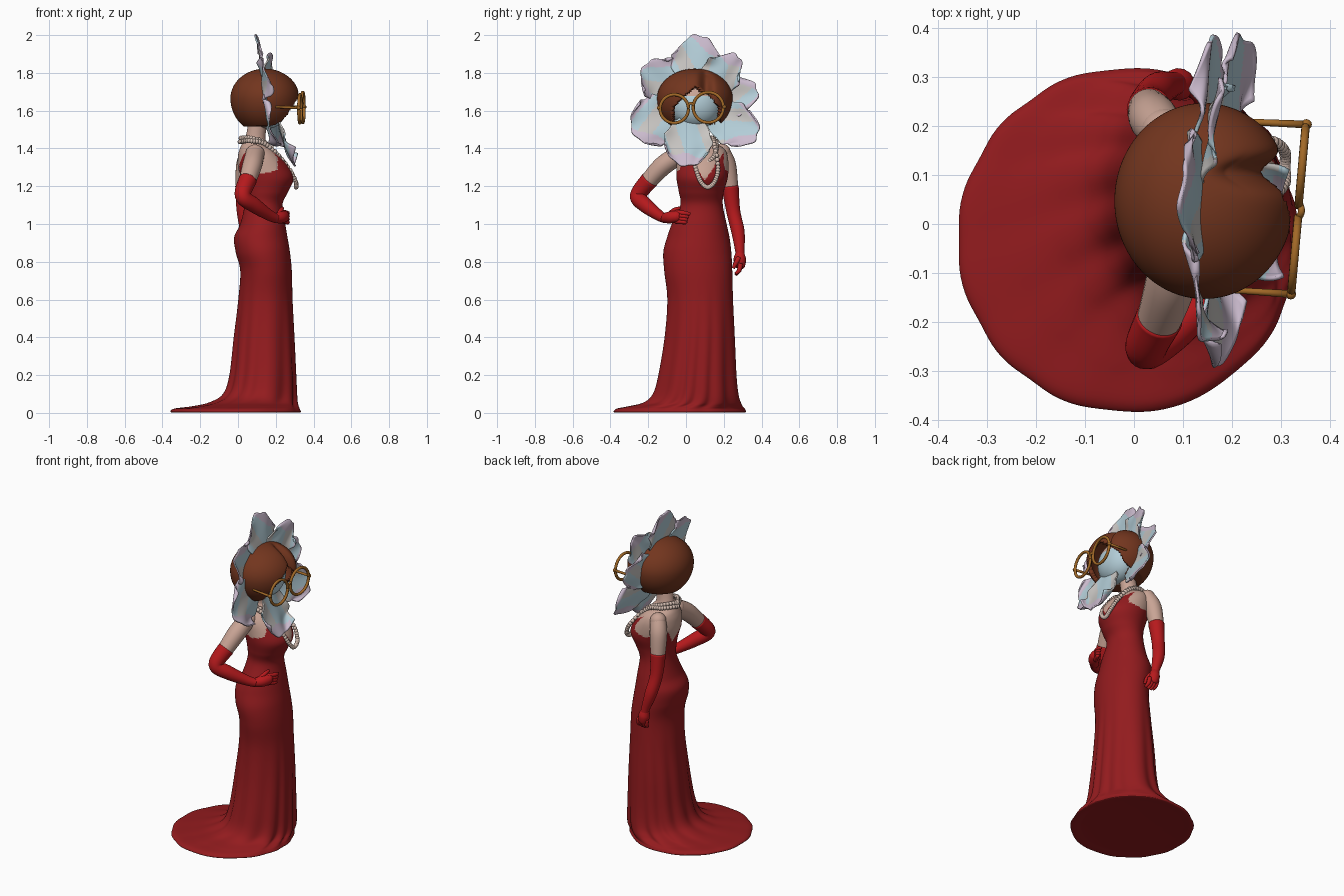
import bpy, bmesh, math
from math import sin, cos, pi, radians
from mathutils import Vector

cube = bpy.data.objects.get("Cube")
if cube:
    bpy.data.objects.remove(cube, do_unlink=True)


def material(name, *rgb):
    m = bpy.data.materials.new(name)
    m.use_nodes = True
    m.diffuse_color = (*rgb, 1)
    bsdf = m.node_tree.nodes["Principled BSDF"]
    bsdf.inputs["Base Color"].default_value = (*rgb, 1)
    bsdf.inputs["Roughness"].default_value = 0.7
    return m


RED = material("dress red", 0.29, 0.011, 0.013)
GLOVE = material("glove red", 0.47, 0.010, 0.012)
SKIN = material("skin", 0.58, 0.37, 0.30)
HAIR = material("auburn hair", 0.17, 0.036, 0.013)
GOLD = material("amber frame", 0.36, 0.14, 0.02)
PEARL = material("pearl", 0.66, 0.51, 0.44)
BLUE = material("petal blue", 0.45, 0.61, 0.68)
LILAC = material("petal lilac", 0.60, 0.50, 0.62)
CREAM = material("petal cream", 0.58, 0.56, 0.54)


def add(name, bm, mats, rule=None):
    """Turn a bmesh into a smooth object, colouring faces by a rule."""
    bmesh.ops.recalc_face_normals(bm, faces=bm.faces)
    for f in bm.faces:
        f.smooth = True
        if rule:
            f.material_index = rule(f.calc_center_median())
    me = bpy.data.meshes.new(name)
    bm.to_mesh(me)
    bm.free()
    for m in mats:
        me.materials.append(m)
    ob = bpy.data.objects.new(name, me)
    bpy.context.collection.objects.link(ob)
    return ob


def spline(keys, steps):
    """Catmull-Rom through tuples of any length."""
    out = []
    for i in range(len(keys) - 1):
        a, b, c, d = (keys[min(max(i + k, 0), len(keys) - 1)] for k in (-1, 0, 1, 2))
        for s in range(steps):
            t = s / steps
            out.append([q + 0.5 * t * (r - p + t * (2 * p - 5 * q + 4 * r - w + t * (3 * (q - r) + w - p)))
                        for p, q, r, w in zip(a, b, c, d)])
    return out + [list(keys[-1])]


def skin_rings(bm, rings):
    rows = [[bm.verts.new(p) for p in ring] for ring in rings]
    n = len(rows[0])
    for a, b in zip(rows, rows[1:]):
        for i in range(n):
            bm.faces.new((a[i], a[(i + 1) % n], b[(i + 1) % n], b[i]))
    for row in (rows[0], rows[-1]):
        mid = bm.verts.new(sum((v.co for v in row), Vector()) / n)
        for i in range(n):
            bm.faces.new((row[i], row[(i + 1) % n], mid))


def tube(bm, keys, steps=6, sides=14):
    """Sweep a circle along (x, y, z, radius) keys."""
    pts = spline(keys, steps)
    rings, side = [], None
    for i, p in enumerate(pts):
        d = (Vector(pts[min(i + 1, len(pts) - 1)][:3]) - Vector(pts[max(i - 1, 0)][:3])).normalized()
        side = (d.orthogonal() if side is None else side - d * side.dot(d)).normalized()
        up = d.cross(side)
        rings.append([Vector(p[:3]) + p[3] * (side * cos(a) + up * sin(a))
                      for a in (2 * pi * k / sides for k in range(sides))])
    skin_rings(bm, rings)


def ball(bm, loc, size, u=32, v=20):
    for vert in bmesh.ops.create_uvsphere(bm, u_segments=u, v_segments=v, radius=1)["verts"]:
        vert.co = Vector(loc) + Vector([a * b for a, b in zip(vert.co, size)])


# Gown and torso: z, back, front, right and left extents, fold depth
BODY = [(0.005, -.3, .28, -.32, .265, .01), (0.003, -.358, .333, -.383, .317, .012), (0.022, -.345, .33, -.37, .315, .018),
        (0.035, -.25, .325, -.31, .305, .04), (0.055, -.16, .32, -.23, .295, .058),
        (0.10, -.085, .316, -.18, .282, .06), (0.2, -.05, .311, -.15, .271, .052),
        (0.4, -.026, .301, -.116, .261, .034), (0.6, .0, .29, -.10, .25, .01),
        (0.75, .012, .285, -.115, .245, 0), (0.85, -.012, .275, -.12, .24, 0),
        (0.93, -.02, .262, -.10, .23, 0), (1.0, .012, .25, -.075, .215, 0),
        (1.1, .035, .235, -.03, .195, 0), (1.17, .035, .265, -.038, .2, 0),
        (1.24, .02, .295, -.05, .22, 0), (1.3, .0, .275, -.05, .225, 0),
        (1.36, .0, .23, -.045, .22, 0), (1.40, .01, .19, -.025, .2, 0),
        (1.43, .025, .16, .01, .15, 0), (1.46, .04, .145, .025, .12, 0),
        (1.56, .06, .16, .02, .11, 0)]


def body_ring(z, x0, x1, y0, y1, fold, n=144):
    ring = []
    for k in range(n):
        a = 2 * pi * k / n
        wave = (0.5 + 0.5 * cos(12 * a + 1.5 * sin(2 * a) + sin(3 * a))) ** 1.3
        r = 1 - fold * wave
        ring.append(Vector(((x0 + x1) / 2 + (x1 - x0) / 2 * r * cos(a),
                            (y0 + y1) / 2 + (y1 - y0) / 2 * r * sin(a), max(z, 0))))
    return ring


def neckline(c):
    """Plunging front and back, open arm sides, straps over the shoulders."""
    off = abs(c.y - 0.1)
    if c.z < 1.2:
        return 0
    if c.z > 1.425 or c.z > (1.23 if c.x > 0.13 else 1.22) + 1.5 * off:
        return 1
    return int(off > 0.1 and c.z > 1.27 + 3 * (c.x - .13) ** 2 and 0.04 < c.x < 0.21)


bm = bmesh.new()
skin_rings(bm, [body_ring(*k) for k in spline(BODY, 9)])
add("gown_and_torso", bm, [RED, SKIN], neckline)

# Arms: bare upper arms with long gloves
ARMS = {
    "right": [(.09, -.03, 1.37, .05), (.075, -.12, 1.31, .052), (.05, -.198, 1.228, .045),
              (.025, -.255, 1.15, .042), (.085, -.215, 1.10, .04), (.16, -.15, 1.05, .03), (.2, -.115, 1.03, .025)],
    "left": [(.06, .19, 1.38, .045), (.04, .215, 1.31, .05), (.03, .235, 1.19, .042), (.03, .25, 1.07, .037),
             (.05, .275, .96, .035), (.08, .285, .86, .025), (.085, .287, .83, .023)]}
for side, keys in ARMS.items():
    bm = bmesh.new()
    tube(bm, keys[:3], 8, 24)
    ball(bm, keys[0][:3], [keys[0][3] * 1.02] * 3)
    add(side + "_upper_arm", bm, [SKIN])
    cuff = Vector(keys[2]).lerp(Vector(keys[1]), 0.08)
    bm = bmesh.new()
    tube(bm, [(*cuff[:3], cuff[3] + .003)] + keys[3:], 8, 24)
    add(side + "_long_glove", bm, [GLOVE])

# Gloved hands
bm = bmesh.new()
tube(bm, [(.19, -.12, 1.03, .024), (.225, -.085, 1.035, .032), (.245, -.045, 1.04, .03), (.255, -.03, 1.04, .02)])
for i in range(4):
    z = 1.062 - i * 0.016
    tube(bm, [(.24, -.055, z, .013), (.262, -.01, z - .004, .012), (.262, .022 - i * .007, z - .01, .008)], 4, 8)
tube(bm, [(.215, -.09, 1.05, .014), (.23, -.06, 1.075, .012), (.235, -.03, 1.085, .008)], 4, 8)
add("right_hand", bm, [GLOVE])
bm = bmesh.new()
tube(bm, [(.082, .286, .85, .022), (.09, .285, .815, .033), (.095, .285, .78, .028), (.097, .283, .765, .018)])
for i in range(4):
    x = .07 + i * .018
    tube(bm, [(x, .288, .79, .013), (x + .006, .282, .755, .012), (x + .012, .262, .728 + abs(i - 1.5) * .006, .008)], 4, 8)
tube(bm, [(.112, .28, .82, .014), (.128, .262, .79, .012), (.13, .25, .765, .008)], 4, 8)
add("left_hand", bm, [GLOVE])

# Pearl strands
STRANDS = {
    "long_pearl_strand": [(.015, .065, 1.455), (.07, -.005, 1.455), (.16, .02, 1.42), (.265, .05, 1.3), (.305, .078, 1.225),
                          (.308, .115, 1.195), (.305, .152, 1.225), (.265, .17, 1.3), (.16, .15, 1.42), (.07, .14, 1.455),
                          (.015, .065, 1.455)],
    "short_pearl_strand": [(.01, .07, 1.435), (.06, -.015, 1.44), (.14, .0, 1.425), (.215, .04, 1.36), (.245, .095, 1.32),
                           (.215, .15, 1.36), (.14, .16, 1.425), (.06, .15, 1.44), (.01, .07, 1.435)]}
for name, keys in STRANDS.items():
    bm = bmesh.new()
    for p in spline(keys, 6):
        ball(bm, p, [.0125] * 3, 10, 7)
    add(name, bm, [PEARL])

# Face with petal-coloured lower half, set back inside the hair
bm = bmesh.new()
ball(bm, (.16, .05, 1.63), (.1, .135, .125), 48, 40)
add("face", bm, [SKIN, BLUE], lambda c: int(c.z < 1.68 and c.x > .15))

# Bob haircut: full lower half, centre parting and a pointed face opening
bm = bmesh.new()
ball(bm, (.143, .047, 1.665), (.183, .2, .157), 120, 90)
for v in bm.verts:
    c = v.co
    if c.z < 1.665:
        c.z = max(1.665 + (c.z - 1.665) * 1.2, 1.515 + .012 * sin(9 * c.y) ** 2)
    if c.x > .14:
        c.x -= .055 * math.exp(-((c.y - .105) / .03) ** 2) * min(1, (c.x - .14) / .1)
gone = []
for f in bm.faces:
    c = f.calc_center_median()
    rise = min(1, max(0, (1.735 - c.z) / 0.12))
    if c.x > .17 and abs(c.y - .055) < 0.13 * rise ** .9:
        gone.append(f)
bmesh.ops.delete(bm, geom=gone, context="FACES")
hair = add("bob_hair", bm, [HAIR])
mod = hair.modifiers.new("thickness", "SOLIDIFY")
mod.thickness = .025
mod.offset = -1

# Ring of ruffled petals: angle from top, length, half width, base x, tip x
PETALS = [(2, .36, .14, .15, .10), (42, .335, .105, .15, .18), (78, .335, .115, .14, .165), (119, .37, .12, .16, .235),
          (191, .335, .13, .215, .30), (246, .365, .14, .15, .18), (306, .335, .13, .13, .14)]
NU, NV = 36, 32
for i, (ang, length, half, xa, xb) in enumerate(PETALS):
    a = radians(ang)
    out, across = Vector((0, sin(a), cos(a))), Vector((0, cos(a), -sin(a)))
    bm = bmesh.new()
    grid = []
    for r in range(NV + 1):
        t = r / NV
        row = []
        for k in range(NU + 1):
            u = 2 * k / NU - 1
            w = half * (0.35 + 0.65 * sin(min(1, t * 1.5) * pi / 2)) * (1 + .04 * sin(17 * t + i))
            reach = .06 + (length - .06) * t * (1 - (.30 * abs(u) ** 2.6 + .02 * sin(8 * u + i)) * t)
            x = xa + (xb - xa) * t ** 1.6 + t * (.02 * u * u * sin(9 * t + i) + .006 * sin(5 * u + 2 * i))
            x -= .25 * across.z * u * w * t
            row.append(bm.verts.new(Vector((x, .05, 1.64)) + out * reach + across * u * w * (1 - .22 * t ** 5)))
        grid.append(row)
    for r in range(NV):
        for k in range(NU):
            bm.faces.new((grid[r][k], grid[r][k + 1], grid[r + 1][k + 1], grid[r + 1][k]))

    def tint(c):
        """Blue heart, cream streaks, lilac rim."""
        d = c - Vector((0, .05, 1.64))
        t, u = d.dot(out) / length, d.dot(across) / half
        rim = t + .35 * u * u + .1 * sin(4 * u + 2 * i)
        return 1 if rim > .9 else 2 if sin(4 * u + 6 * t + 2 * i) > .35 else 0
    petal = add(f"petal_{i + 1}", bm, [BLUE, LILAC, CREAM], tint)
    petal.modifiers.new("thickness", "SOLIDIFY").thickness = .008

# Round glasses
bm = bmesh.new()
for x, y, z, r in ((.328, -.062, 1.61, .075), (.343, .118, 1.617, .08)):
    ring = []
    for k in range(49):
        q = 2 * pi * k / 48
        ring.append((x + .09 * r * cos(q), y + r * cos(q), z + r * sin(q), .0085))
    tube(bm, ring, 1, 10)
tube(bm, [(.335, .01, 1.625, .007), (.342, .026, 1.64, .007), (.338, .042, 1.628, .007)], 5, 10)
for hinge, ear in (((.32, -.143, 1.615), (.2, -.135, 1.62)), ((.352, .203, 1.62), (.2, .21, 1.62))):
    tube(bm, [(*hinge, .008), (*ear, .006)], 2, 10)
    ball(bm, hinge, [.011] * 3, 12, 8)
add("round_glasses", bm, [GOLD])
